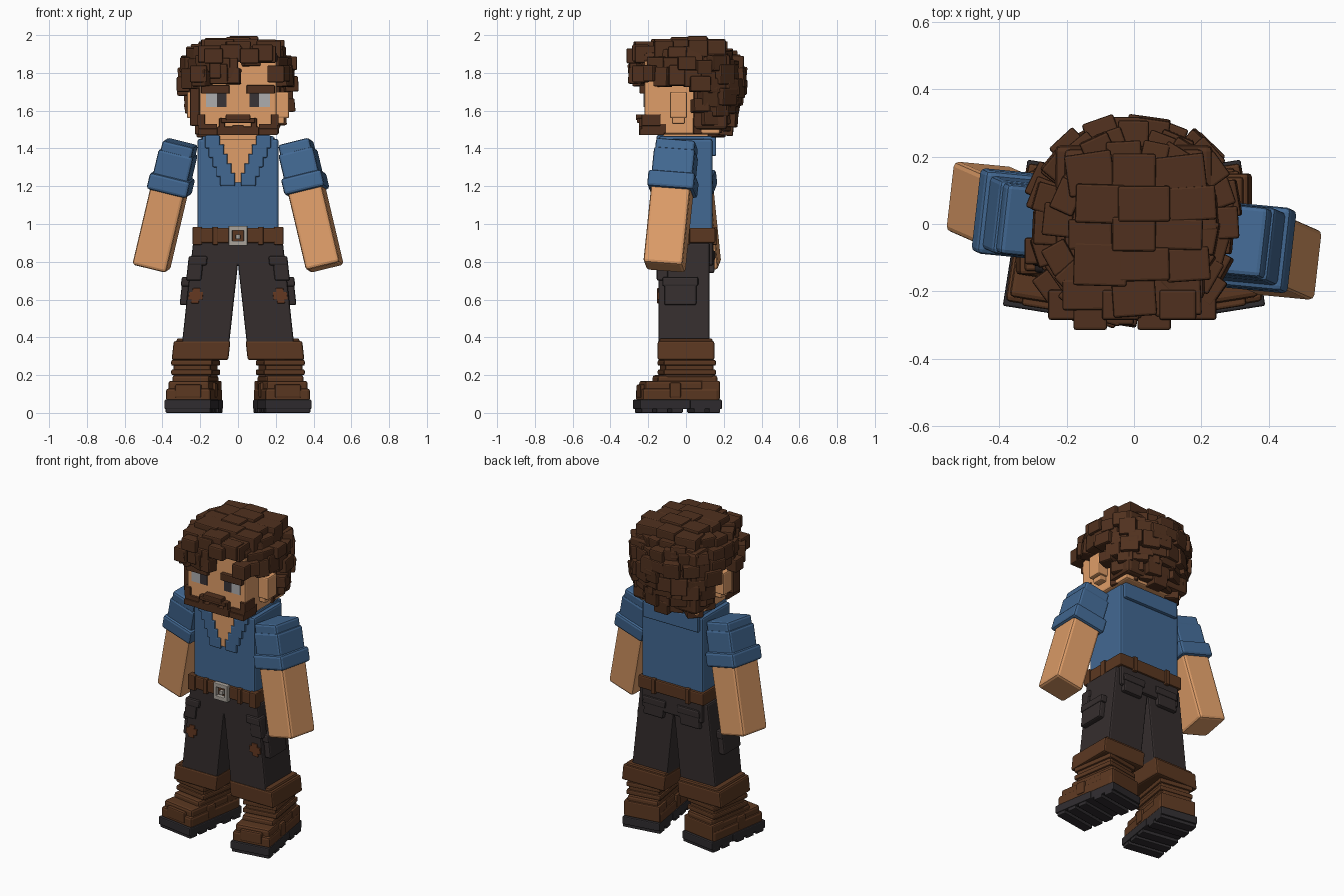
import bpy, bmesh, math, random
from mathutils import Matrix, Vector

random.seed(7)
if "Cube" in bpy.data.objects:
    bpy.data.objects.remove(bpy.data.objects["Cube"], do_unlink=True)


def material(name, red, green, blue):
    colour = (red, green, blue, 1)
    result = bpy.data.materials.new(name)
    result.use_nodes = True
    result.diffuse_color = colour
    shader = result.node_tree.nodes["Principled BSDF"]
    shader.inputs["Base Color"].default_value = colour
    return result


skin = material("skin", .74, .34, .14)
brown_hair = material("brown_hair", .08, .03, .013)
blue_cloth = material("blue_cloth", .055, .14, .29)
charcoal_cloth = material("charcoal_cloth", .035, .027, .027)
leather = material("brown_leather", .105, .039, .015)
rubber = material("black_rubber", .028, .025, .028)
metal = material("grey_metal", .4, .37, .33)
eye_white = material("eye_white", .42, .42, .43)
eye_dark = material("dark_eye", .04, .033, .037)
rust = material("rust_patch", .13, .04, .015)


def add_box(bm, width, depth, bottom, top, x=0, y=0, frame=Matrix()):
    place = Matrix.Translation((x, y, (bottom + top) / 2))
    scale = Matrix.Diagonal((width, depth, top - bottom, 1))
    bmesh.ops.create_cube(bm, size=1, matrix=frame @ place @ scale)


def finish(name, bm, colour, bevel):
    bmesh.ops.recalc_face_normals(bm, faces=bm.faces)
    mesh = bpy.data.meshes.new(name)
    bm.to_mesh(mesh)
    bm.free()
    mesh.materials.append(colour)
    part = bpy.data.objects.new(name, mesh)
    bpy.context.collection.objects.link(part)
    if bevel:
        modifier = part.modifiers.new("soft_edges", 'BEVEL')
        modifier.width = bevel
        modifier.segments = 2


def boxes(name, colour, blocks, bevel=.008, frame=Matrix(), pair=False):
    """Join blocks (width, depth, bottom, top, x, y); pair mirrors them in x."""
    bm = bmesh.new()
    for block in blocks:
        add_box(bm, *block, frame=frame)
        if pair:
            add_box(bm, *block, frame=Matrix.Diagonal((-1, 1, 1, 1)) @ frame)
    finish(name, bm, colour, bevel)


# Torso, neck and open collar
boxes("shirt_body", blue_cloth, [(.43, .28, .93, 1.45)], .012)
boxes("neck", skin, [(.26, .24, 1.4, 1.5)])
boxes("back_collar", blue_cloth, [(.39, .07, 1.36, 1.46, 0, .125)])
boxes("shoulder_collar", blue_cloth, [(.06, .28, 1.4, 1.465, .16)], pair=True)

# The neck opening widens upward in steps, edged by lapels
steps = [(.015 + .02 * step, 1.22 + .05 * step) for step in range(5)]
boxes("open_chest", skin, [(2 * half, .02, z, min(z + .06, 1.45), 0, -.14) for half, z in steps], 0)
boxes("lapels", blue_cloth, [(.08, .04, z - .02, z + .05, half + .04, -.135) for half, z in steps], pair=True)

# Belt with loops and buckle
boxes("belt", leather, [(.46, .31, .9, .98)])
boxes("belt_loops", leather, [(.03, .33, .89, .985, .12), (.04, .04, .89, .985, .22),
                              (.05, .05, .89, .985, .215, -.14)], .005, pair=True)
boxes("buckle_rails", metal, [(.1, .03, z, z + .025, 0, -.165) for z in (.885, .965)], .004)
boxes("buckle_sides", metal, [(.02, .03, .89, .98, .04, -.165)], .004, pair=True)
boxes("buckle_pin", metal, [(.025, .03, .92, .945, 0, -.16)], .004)

# Arms hang outward, the left swung forward and the right swung back
for side, sign in (("left", 1), ("right", -1)):
    shoulder = Vector((sign * .3, -.02 - sign * .025, 1.45))
    axis = Vector((-sign * .16, sign * .07, .68))
    turn = Vector((0, 0, 1)).rotation_difference(axis).to_matrix().to_4x4()
    arm = Matrix.Translation(shoulder) @ turn @ Matrix.Rotation(math.radians(-6), 4, 'Z')
    boxes(side + "_sleeve", blue_cloth, [(.19, .22, -.25, -.07), (.17, .21, -.1, -.02)], .014, arm)
    boxes(side + "_sleeve_cuff", blue_cloth, [(.22, .25, -.29, -.2)], .015, arm)
    boxes(side + "_forearm", skin, [(.185, .21, -axis.length, -.22)], .016, arm)

# Trousers lean outward toward the feet
boxes("trouser_seat", charcoal_cloth, [(.43, .29, .78, .92)], .012)
leg = Matrix.Translation((.212, 0, 0)) @ Matrix.Shear('XY', 4, (-.11, 0))
for name, colour, blocks in (
        ("trouser_legs", charcoal_cloth, [(.25, .27, .34, .9, 0, -.01)]),
        ("cargo_pockets", charcoal_cloth, [(.06, .17, .57, .7, .13, -.03), (.07, .19, .67, .72, .13, -.03)]),
        ("front_pockets", charcoal_cloth, [(.08, .06, .7, .81, .1, -.125), (.1, .07, .78, .83, .09, -.125)]),
        ("back_pockets", charcoal_cloth, [(.14, .06, .74, .84, 0, .12), (.16, .07, .81, .86, 0, .12)]),
        ("knee_patches", rust, [(.075, .01, .6, .64, .08, -.148), (.04, .01, .58, .66, .08, -.148)]),
        ("trouser_cuffs", leather, [(.3, .3, .28, .38, .02), (.28, .28, .35, .395, .015)])):
    boxes(name, colour, blocks, .003 if colour == rust else .01, leg, pair=True)

# Boots, toes turned out
foot = Matrix.Translation((.232, -.045, 0)) @ Matrix.Rotation(math.radians(9), 4, 'Z')
boxes("boots", leather, [(.24, .41, .06, .13), (.22, .38, .1, .17), (.2, .32, .15, .2, 0, .04),
                         (.2, .26, .18, .3, 0, .05)], .014, foot, True)
boxes("boot_straps", leather, [(.22, .28, z, z + .03, 0, .05) for z in (.2, .25)]
      + [(.25, .06, .08, .16, 0, -.03), (.14, .1, .08, .15, 0, -.16), (.23, .1, .07, .17, 0, .16)],
      .008, foot, True)
boxes("boot_soles", rubber, [(.25, .27, .02, .07, 0, -.085), (.24, .2, .02, .07, 0, .12)], .006, foot, True)
boxes("sole_treads", rubber, [(.24, .06, 0, .03, 0, y) for y in (-.18, -.1, -.02, .1, .18)], .005, foot, True)

# Head, ears and face
front = -.22
boxes("head", skin, [(.41, .4, 1.475, 1.9, 0, front + .2)], .012)
boxes("ears", skin, [(.08, .09, 1.56, 1.7, .23, -.04), (.05, .07, 1.53, 1.6, .22, -.04)], pair=True)
boxes("eye_whites", eye_white, [(.06, .01, 1.62, 1.69, .14, front)], 0, pair=True)
boxes("pupils", eye_dark, [(.05, .01, 1.62, 1.69, .085, front)], 0, pair=True)
boxes("eyebrows", brown_hair, [(.15, .05, 1.69, 1.735, .12, front)], .005, pair=True)
boxes("moustache", brown_hair, [(.18, .08, 1.535, 1.56, 0, front), (.13, .09, 1.55, 1.58, 0, front)], .005)
boxes("chin_beard", brown_hair, [(.42, .13, 1.47, 1.505, 0, front + .04), (.22, .06, 1.47, 1.515, 0, front),
                                 (.06, .06, 1.5, 1.525, 0, front)], .004)
boxes("side_beard", brown_hair, [(.03, .06, 1.5, 1.56, .085, front), (.1, .13, 1.48, 1.53, .16, front + .05),
                                 (.04, .1, 1.52, 1.58, .195, front + .035)], .004, pair=True)

# Curly hair: a solid cap under overlapping rings of tilted bricks
boxes("hair_cap", brown_hair, [(.42, .45, 1.85, 1.91), (.47, .33, 1.74, 1.9, 0, .07),
                               (.45, .18, 1.5, 1.8, 0, .13)], .02)


def hairline(x, y):
    if y < -.14:
        return 1.86 if -.03 < x < .16 else 1.775
    return 1.755 if y < .05 else 1.4


def add_brick(bm, position, width, depth, height, yaw, tilt=0):
    turn = Matrix.Rotation(yaw, 4, 'Z') @ Matrix.Rotation(tilt, 4, 'X')
    add_box(bm, width, depth, -height / 2, height / 2, frame=Matrix.Translation(position) @ turn)


vary = random.uniform
curls = bmesh.new()
widest = 1.78
for row in range(8):
    z = 1.52 + .053 * row
    radius = .265 - (4 if z > widest else 1) * (z - widest) ** 2
    count = round(math.tau * radius / .08)
    for column in range(count):
        angle = math.tau * (column + row % 2 / 2 + vary(-.15, .15)) / count
        across, along = math.cos(angle), math.sin(angle)
        reach = (radius + vary(-.02, .02)) * (across ** 4 + along ** 4) ** -.1
        x, y = reach * across, reach * along
        if z >= hairline(x, y):
            add_brick(curls, (x, y, z + vary(-.015, .015)), vary(.08, .11), vary(.07, .09), vary(.07, .11),
                      angle - math.pi / 2 + vary(-.1, .1), vary(-.1, .1))

# Broad bricks on the crown, lower toward the rim
for row in range(5):
    for column in range(-1, 2):
        x, y = .13 * column + .03 * (row % 2), .09 * row - .21
        drop = .7 * (x * x + y * y) + vary(0, .015)
        add_brick(curls, (x, y, 1.955 - drop), vary(.12, .17), vary(.09, .13), .09, vary(-.05, .15))
finish("curly_hair", curls, brown_hair, .007)

# Loose locks around the face
boxes("long_side_locks", brown_hair, [(.05, .07, 1.52, 1.76, -.23, -.15), (.07, .08, 1.7, 1.78, -.29, -.08)])
boxes("fringe", brown_hair, [(.09, .09, 1.75, 1.84, x, front - .02) for x in (-.21, .2)]
      + [(.06, .08, 1.77, 1.88, x, front - .04) for x in (-.12, -.03)]
      + [(.1, .1, 1.85, 1.93, x, front - .045) for x in (-.13, .06)]
      + [(.11, .09, 1.86, 1.95, x, front - .02) for x in (-.04, .13)])
